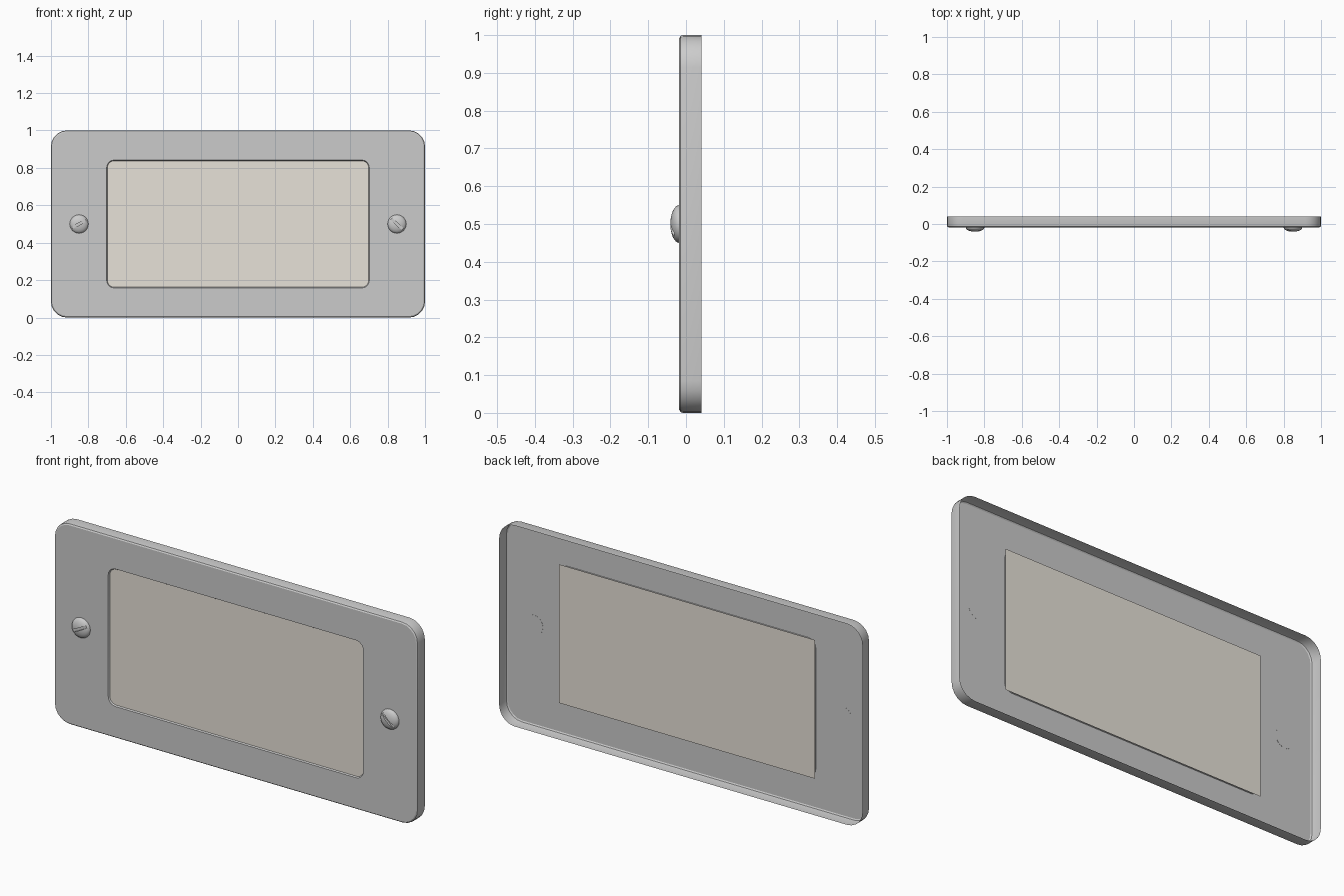
import bpy, bmesh
from math import sin, cos, pi, radians

if "Cube" in bpy.data.objects:
    bpy.data.objects.remove(bpy.data.objects["Cube"])


def rounded_loop(bm, hw, hh, r, y, n=5):
    # rounded rectangle centred on z = 0.5, counter-clockwise seen from the front
    verts = []
    for k, (sx, sz) in enumerate([(1, 1), (-1, 1), (-1, -1), (1, -1)]):
        for i in range(n + 1):
            a = (k + i / n) * pi / 2
            verts.append(bm.verts.new((sx * (hw - r) + r * cos(a), y,
                                       0.5 + sz * (hh - r) + r * sin(a))))
    return verts


def finish(bm, name):
    me = bpy.data.meshes.new(name)
    bm.to_mesh(me)
    bm.free()
    ob = bpy.data.objects.new(name, me)
    bpy.context.collection.objects.link(ob)
    return ob


def smooth(ob, angle=30):
    bpy.ops.object.select_all(action='DESELECT')
    ob.select_set(True)
    bpy.context.view_layer.objects.active = ob
    bpy.ops.object.shade_smooth_by_angle(angle=radians(angle))


# Cover plate: thin shell open at the back, rounded front edge, window opening
bm = bmesh.new()
sections = [(1, .5, .085, .041), (1, .5, .085, -.008), (.998, .498, .083, -.014),
            (.992, .492, .077, -.018), (.702, .342, .04, -.018),
            (.698, .338, .036, -.011)]
loops = [rounded_loop(bm, *s) for s in sections]
for a, b in zip(loops, loops[1:]):
    for i in range(len(a)):
        j = (i + 1) % len(a)
        bm.faces.new((a[i], a[j], b[j], b[i]))
smooth(finish(bm, "cover_plate"))

# Label panel: flat sheet just behind the window
bm = bmesh.new()
bm.faces.new([bm.verts.new((x * .705, -.007, .5 + z * .345))
              for x, z in [(-1, -1), (1, -1), (1, 1), (-1, 1)]])
panel = finish(bm, "label_panel")
mat = bpy.data.materials.new("warm_grey")
mat.diffuse_color = (.8, .76, .69, 1)
mat.use_nodes = True
mat.node_tree.nodes["Principled BSDF"].inputs["Base Color"].default_value = mat.diffuse_color
panel.data.materials.append(mat)


# Slotted dome-head screws
def screw(name, x, angle):
    bpy.ops.mesh.primitive_uv_sphere_add(segments=24, ring_count=16, radius=1,
                                         rotation=(pi / 2, 0, 0))
    ob = bpy.context.object
    ob.name = name
    bpy.ops.object.transform_apply(rotation=True)
    ob.scale = (.05, .024, .05)
    ob.location = (x, -.0175, .5)
    bpy.ops.object.transform_apply(location=True, scale=True)
    bm = bmesh.new()
    bm.from_mesh(ob.data)
    cut = bmesh.ops.bisect_plane(bm, geom=bm.verts[:] + bm.edges[:] + bm.faces[:],
                                 plane_co=(0, -.0175, 0), plane_no=(0, 1, 0),
                                 clear_outer=True)
    bmesh.ops.holes_fill(bm, edges=[e for e in bm.edges if e.is_boundary])
    bm.to_mesh(ob.data)
    bm.free()
    # slot cutter
    bpy.ops.mesh.primitive_cube_add(size=1, location=(x, -.046, .5),
                                    rotation=(0, -radians(angle), 0))
    cutter = bpy.context.object
    cutter.scale = (.2, .03, .013)
    mod = ob.modifiers.new("slot", 'BOOLEAN')
    mod.operation = 'DIFFERENCE'
    mod.solver = 'EXACT'
    mod.object = cutter
    bpy.context.view_layer.objects.active = ob
    bpy.ops.object.modifier_apply(modifier="slot")
    bpy.data.objects.remove(cutter)
    smooth(ob)


screw("screw_left", -.85, 27)
screw("screw_right", .85, -42)
